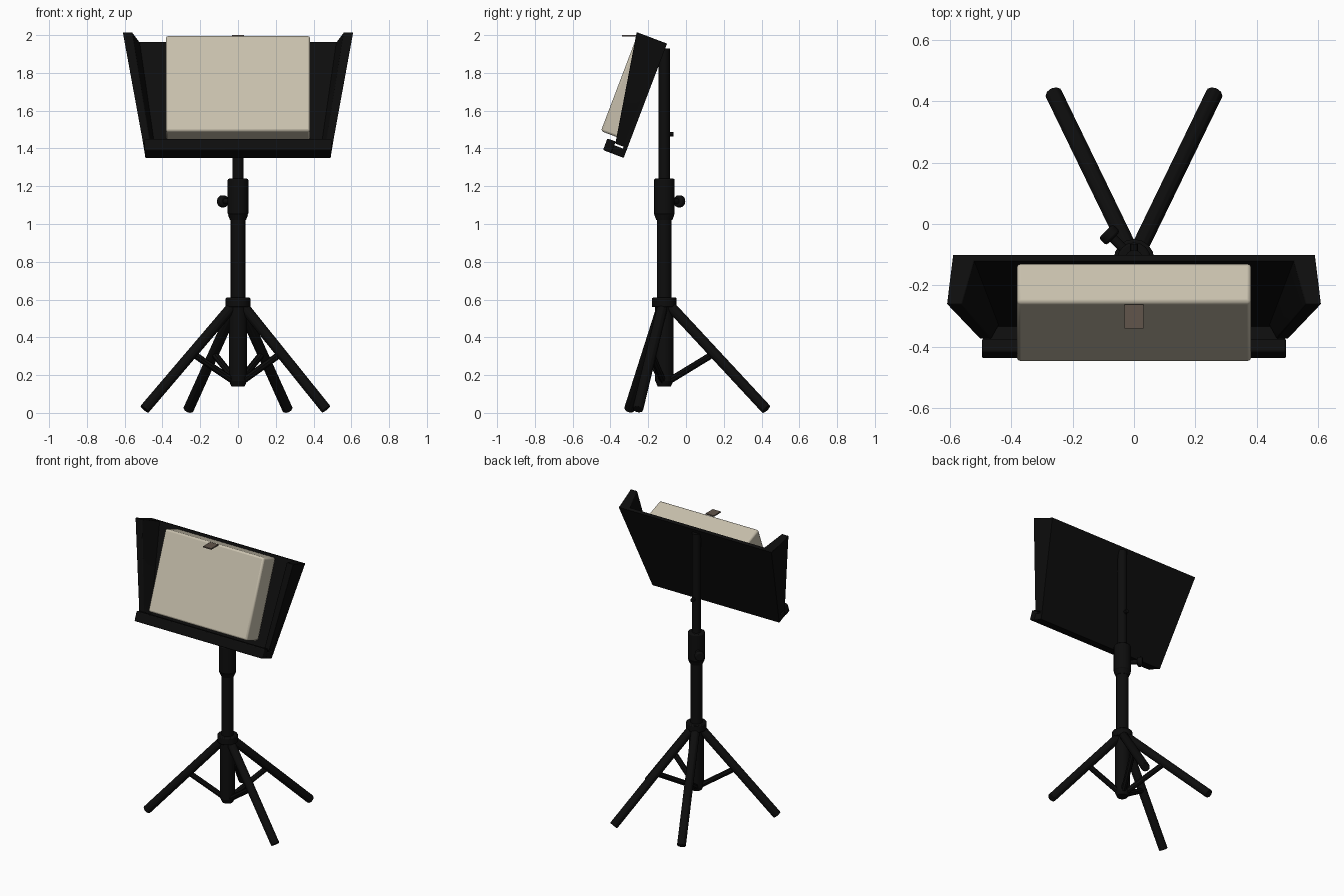
import bpy, bmesh
from mathutils import Vector

cube = bpy.data.objects.get("Cube")
if cube:
    bpy.data.objects.remove(cube, do_unlink=True)


def material(name, r, g, b):
    m = bpy.data.materials.new(name)
    m.use_nodes = True
    m.diffuse_color = (r, g, b, 1)
    bsdf = m.node_tree.nodes["Principled BSDF"]
    bsdf.inputs["Base Color"].default_value = (r, g, b, 1)
    bsdf.inputs["Roughness"].default_value = 0.7
    return m


BLACK = material("matte black", 0.004, 0.004, 0.004)
CREAM = material("cream paper", 0.58, 0.53, 0.42)
BROWN = material("dull brown", 0.12, 0.09, 0.07)


def finish(name, bm, mat, bevel=0.0):
    bmesh.ops.recalc_face_normals(bm, faces=bm.faces)
    mesh = bpy.data.meshes.new(name)
    bm.to_mesh(mesh)
    bm.free()
    mesh.materials.append(mat)
    ob = bpy.data.objects.new(name, mesh)
    bpy.context.collection.objects.link(ob)
    if bevel:
        mod = ob.modifiers.new("Soft edges", "BEVEL")
        mod.width = bevel
        mod.segments = 2
    bpy.ops.object.select_all(action="DESELECT")
    ob.select_set(True)
    bpy.context.view_layer.objects.active = ob
    bpy.ops.object.shade_smooth_by_angle()
    return ob


def hull(name, points, mat, bevel=0.0):
    """Convex solid around a few corner points."""
    bm = bmesh.new()
    verts = [bm.verts.new(p) for p in points]
    bmesh.ops.convex_hull(bm, input=verts)
    bmesh.ops.dissolve_limit(bm, angle_limit=0.01, verts=bm.verts, edges=bm.edges)
    return finish(name, bm, mat, bevel)


def tube(name, a, b, r1, r2=None, sides=16, bevel=0.0):
    """Round bar from a to b."""
    a, b = Vector(a), Vector(b)
    bm = bmesh.new()
    bmesh.ops.create_cone(bm, cap_ends=True, segments=sides, radius1=r1,
                          radius2=r1 if r2 is None else r2, depth=(b - a).length)
    rot = (b - a).to_track_quat("Z", "Y").to_matrix()
    for v in bm.verts:
        v.co = rot @ v.co + (a + b) / 2
    return finish(name, bm, BLACK, bevel)


# Desk frame: u runs forward from the back plate, v runs up along it
def desk(x, u, v):
    return (x, -0.33 - 0.935 * u + 0.355 * v, 1.35 + 0.355 * u + 0.935 * v)


def desk_block(name, x, u0, u1, v0, v1, mat, bevel=0.0):
    return hull(name, [desk(s * x, u, v) for s in (-1, 1)
                       for u in (u0, u1) for v in (v0, v1)], mat, bevel)


# Post
PY = -0.115


def post(name, z0, z1, r1, r2=None, bevel=0.0):
    return tube(name, (0, PY, z0), (0, PY, z1), r1, r2, bevel=bevel)


post("post_foot", 0.14, 0.17, 0.035, 0.048)
post("post_base", 0.17, 0.56, 0.048)
post("leg_hub", 0.56, 0.61, 0.066, bevel=0.006)
post("lower_post", 0.60, 1.05, 0.039)
post("clamp_taper", 1.02, 1.05, 0.042, 0.054)
post("height_clamp", 1.05, 1.24, 0.055, bevel=0.008)
post("upper_post", 1.23, 1.93, 0.030)
tube("post_bolt", (0, PY, 1.475), (0, PY + 0.05, 1.475), 0.013, sides=8)

# Clamp knob, pointing back and to the right
tube("knob_stem", (-0.02, PY + 0.02, 1.12), (-0.075, PY + 0.075, 1.12), 0.015)
tube("clamp_knob", (-0.068, PY + 0.068, 1.12), (-0.092, PY + 0.092, 1.12), 0.032, bevel=0.008)

# Splayed legs, each with a brace to the foot of the post
feet = {"front_right": (-0.495, -0.30), "front_left": (0.467, -0.255),
        "back_right": (-0.262, 0.425), "back_left": (0.262, 0.425)}
for side, (fx, fy) in feet.items():
    foot = Vector((fx, fy, 0.019))
    hub = Vector((0, PY, 0.60))
    top = hub.lerp(foot, 0.05)
    tube(side + "_leg", top, foot, 0.029, sides=10, bevel=0.004)
    mid = hub.lerp(foot, 0.49)
    out = Vector((fx, fy - PY, 0)).normalized()
    low = Vector((0, PY, 0.165)) + out * 0.02
    tube(side + "_brace", low, mid, 0.018, sides=8)

# Back plate, wider at the top
hull("back_plate", [desk(s * x, u, v) for s in (-1, 1)
                    for x, v in ((0.49, 0), (0.59, 0.647)) for u in (0, 0.022)], BLACK)

# Flared side wings
for s, side in ((1, "left"), (-1, "right")):
    lower = [(0.492, 0), (0.502, 0.068), (0.465, 0.068), (0.44, 0.02)]
    upper = [(0.590, 0), (0.610, 0.172), (0.560, 0.172), (0.520, 0.02)]
    hull(side + "_wing", [desk(s * x, u, 0.055) for x, u in lower]
         + [desk(s * x, u, 0.647) for x, u in upper], BLACK, 0.004)

# Bottom ledge with a raised lip
desk_block("ledge", 0.492, 0, 0.115, 0, 0.045, BLACK, 0.006)
desk_block("ledge_lip", 0.495, 0.07, 0.117, 0, 0.066, BLACK, 0.006)

# Closed book and its bookmark tab
desk_block("book", 0.382, 0.022, 0.163, 0.09, 0.632, CREAM, 0.012)
hull("bookmark_tab", [(x, y, z) for x in (-0.031, 0.031)
                      for y in (-0.34, -0.262) for z in (1.992, 2.0)], BROWN)
